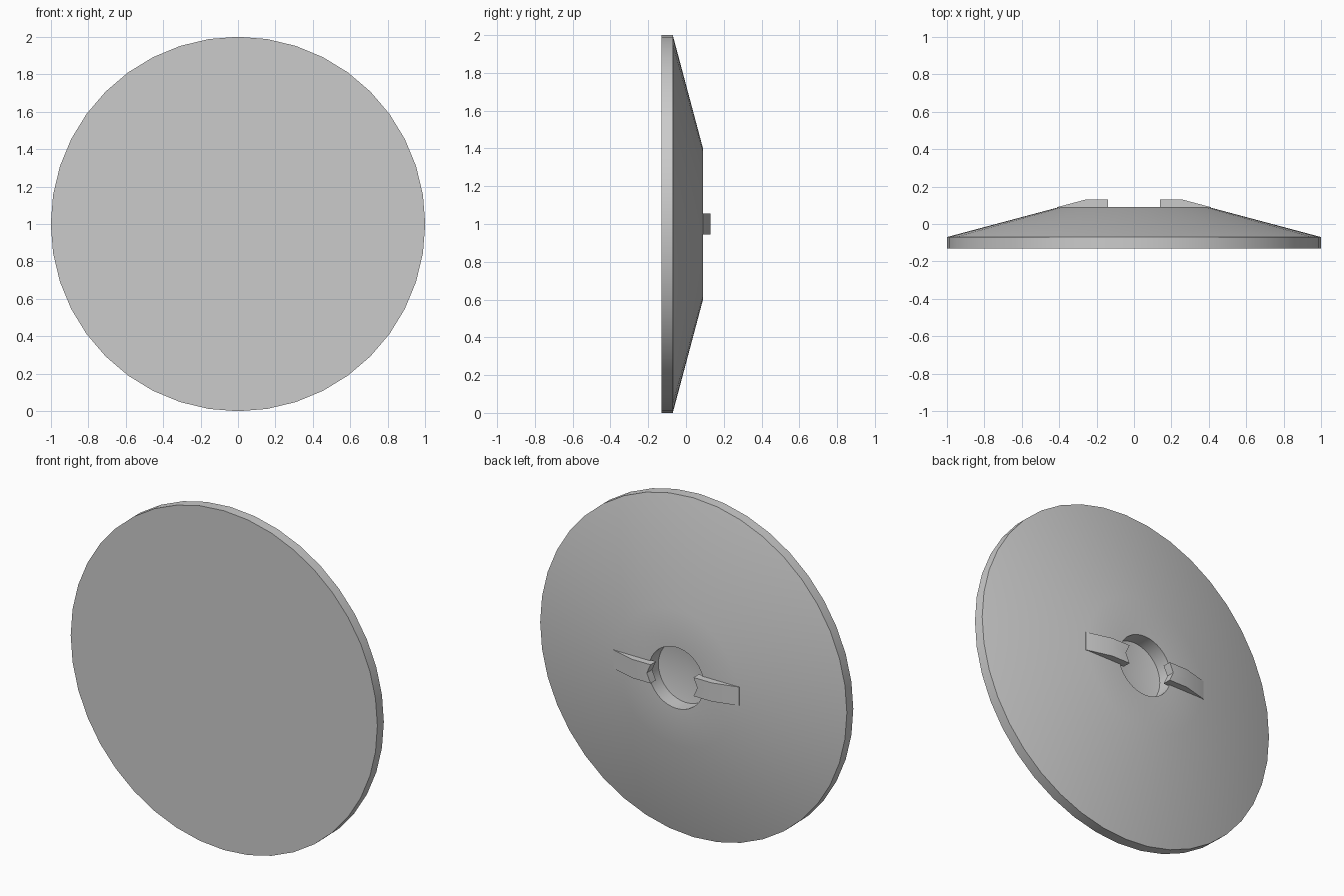
import bpy, bmesh, math
from mathutils import Matrix

if "Cube" in bpy.data.objects:
    bpy.data.objects.remove(bpy.data.objects["Cube"], do_unlink=True)

SEGMENTS = 40

# Single plain grey finish
grey = bpy.data.materials.new("plain_grey")
grey.use_nodes = True
colour = (0.6, 0.6, 0.6, 1)
grey.diffuse_color = colour
grey.node_tree.nodes["Principled BSDF"].inputs["Base Color"].default_value = colour


def finish(bm, name, angle):
    bmesh.ops.recalc_face_normals(bm, faces=bm.faces[:])
    mesh = bpy.data.meshes.new(name)
    bm.to_mesh(mesh)
    bm.free()
    mesh.materials.append(grey)
    obj = bpy.data.objects.new(name, mesh)
    bpy.context.collection.objects.link(obj)
    bpy.ops.object.select_all(action="DESELECT")
    obj.select_set(True)
    bpy.context.view_layer.objects.active = obj
    bpy.ops.object.shade_smooth_by_angle(angle=math.radians(angle))
    return obj


# Disc: flat front, thin rim, conical back, round socket with a dished floor
profile = [(0, -0.13), (1, -0.13), (1, -0.07), (0.4, 0.09),
           (0.18, 0.09), (0.18, 0.0), (0, -0.03)]
bm = bmesh.new()
verts = [bm.verts.new((r, y, 0)) for r, y in profile]
for a, b in zip(verts, verts[1:]):
    bm.edges.new((a, b))
bmesh.ops.spin(bm, geom=bm.verts[:] + bm.edges[:], cent=(0, 0, 0),
               axis=(0, 1, 0), angle=math.tau, steps=SEGMENTS)
bmesh.ops.remove_doubles(bm, verts=bm.verts[:], dist=0.0005)
bmesh.ops.translate(bm, verts=bm.verts[:], vec=(0, 0, 1))
finish(bm, "disc", 30)


# Lugs: wedges continuing the cone slope, with a hollowed inner end
def lug(name, side):
    half = 0.055
    bm = bmesh.new()
    rings = []
    for z, inner in ((-half, 0.14), (0, 0.165), (half, 0.14)):
        section = [(inner, 0.08), (inner, 0.13), (0.26, 0.13), (0.41, 0.09), (0.41, 0.08)]
        rings.append([bm.verts.new((side * x, y, 1 + z)) for x, y in section])
    for low, high in zip(rings, rings[1:]):
        for i in range(len(low)):
            j = (i + 1) % len(low)
            bm.faces.new((low[i], low[j], high[j], high[i]))
    bm.faces.new(rings[0])
    bm.faces.new(rings[-1])
    finish(bm, name, 30)


lug("left_lug", 1)
lug("right_lug", -1)
